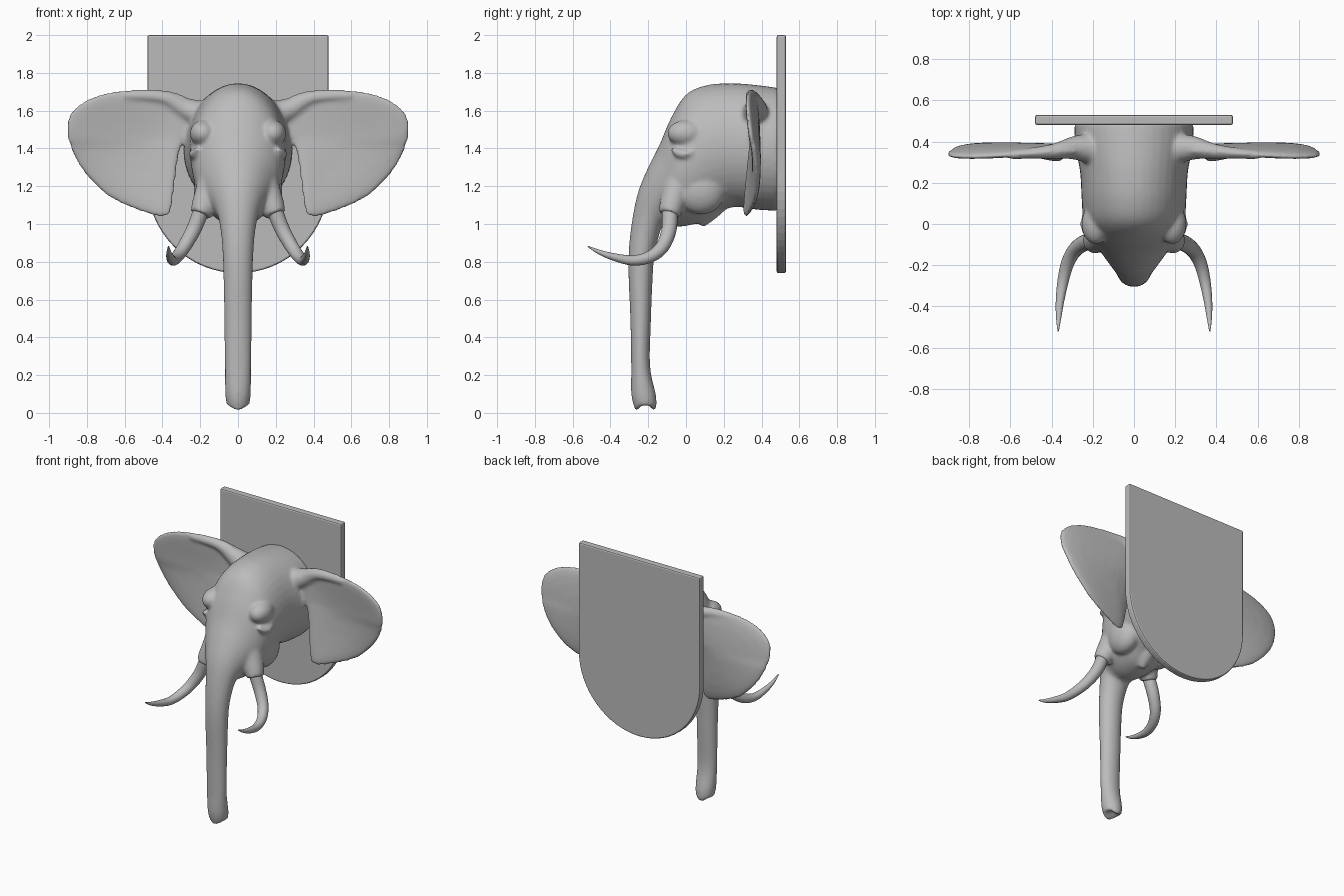
import bpy, bmesh
from math import sin, cos, pi, sqrt
from mathutils import Vector

if "Cube" in bpy.data.objects:
    bpy.data.objects.remove(bpy.data.objects["Cube"])

grey = bpy.data.materials.new("plain_grey")
grey.use_nodes = True
grey.diffuse_color = (0.5, 0.5, 0.5, 1)
grey.node_tree.nodes["Principled BSDF"].inputs["Base Color"].default_value = (0.5, 0.5, 0.5, 1)


def spline(rows, steps, closed=False):
    """Smooth curve through rows of any number of values."""
    n = len(rows)
    out = []
    for i in range(n if closed else n - 1):
        ids = [i - 1, i, i + 1, i + 2]
        ids = [k % n if closed else min(max(k, 0), n - 1) for k in ids]
        p = [Vector(rows[k]) for k in ids]
        for s in range(steps):
            t = s / steps
            out.append(p[1] + (p[2] - p[0]) * (t / 2)
                       + (2 * p[0] - 5 * p[1] + 4 * p[2] - p[3]) * (t * t / 2)
                       + (3 * p[1] - p[0] - 3 * p[2] + p[3]) * (t ** 3 / 2))
    return out if closed else out + [Vector(rows[-1])]


def skin(bm, rings, start=None, end=None):
    """Join rings of points into a closed surface, capped to a centre point."""
    loops = [[bm.verts.new(p) for p in ring] for ring in rings]
    n = len(loops[0])
    for a, b in zip(loops, loops[1:]):
        for i in range(n):
            bm.faces.new((a[i], a[(i + 1) % n], b[(i + 1) % n], b[i]))
    for loop, tip in ((loops[0], start), (loops[-1], end)):
        centre = bm.verts.new(tip or sum((v.co for v in loop), Vector()) / n)
        for i in range(n):
            bm.faces.new((loop[i], loop[(i + 1) % n], centre))


def tube(bm, rows, side=1, steps=6, sides=20):
    """Round tapering tube through rows of x, y, z, radius."""
    path = spline(rows, steps)
    rings = []
    for i, row in enumerate(path):
        a, b = path[max(i - 1, 0)], path[min(i + 1, len(path) - 1)]
        q = (b - a).xyz.to_track_quat('Z', 'Y')
        ring = [row.xyz + q @ Vector((cos(k * 2 * pi / sides), sin(k * 2 * pi / sides), 0)) * row.w
                for k in range(sides)]
        rings.append([Vector((p.x * side, p.y, p.z)) for p in ring])
    skin(bm, rings)


def ball(bm, centre, size, side=1):
    made = bmesh.ops.create_uvsphere(bm, u_segments=24, v_segments=14, radius=1)["verts"]
    for v in made:
        p = [c + s * k for c, s, k in zip(centre, size, v.co)]
        v.co = (p[0] * side, p[1], p[2])


def finish(bm, name, smooth=True):
    bmesh.ops.recalc_face_normals(bm, faces=bm.faces)
    mesh = bpy.data.meshes.new(name)
    bm.to_mesh(mesh)
    bm.free()
    for f in mesh.polygons:
        f.use_smooth = smooth
    mesh.materials.append(grey)
    ob = bpy.data.objects.new(name, mesh)
    bpy.context.collection.objects.link(ob)
    return ob


# Wall plaque: flat top, round bottom, softened edges
bm = bmesh.new()
outline = [(0.48, 2.0), (-0.48, 2.0)]
outline += [(-0.48 * cos(k * pi / 32), 1.22 - 0.48 * sin(k * pi / 32)) for k in range(33)]
face = bm.faces.new([bm.verts.new((x, 0.48, z)) for x, z in outline])
extruded = bmesh.ops.extrude_face_region(bm, geom=[face])["geom"]
bmesh.ops.translate(bm, vec=(0, 0.05, 0), verts=[g for g in extruded if isinstance(g, bmesh.types.BMVert)])
plaque = finish(bm, "wall_plaque", False)
bevel = plaque.modifiers.new("soft_edges", 'BEVEL')
bevel.width, bevel.segments = 0.01, 2

# Head and trunk: sections from top point (y, z) to under point (y, z), half width
sections = [
    (0.49, 1.72, 0.49, 1.07, 0.29), (0.38, 1.735, 0.38, 1.075, 0.285),
    (0.25, 1.745, 0.26, 1.09, 0.262), (0.11, 1.735, 0.16, 1.06, 0.255),
    (0.0, 1.685, 0.08, 1.01, 0.248), (-0.08, 1.56, 0.0, 0.99, 0.225),
    (-0.14, 1.42, -0.06, 0.985, 0.185), (-0.2, 1.3, -0.11, 0.99, 0.145),
    (-0.25, 1.18, -0.13, 0.98, 0.115), (-0.28, 1.05, -0.145, 0.93, 0.095),
    (-0.3, 0.9, -0.165, 0.85, 0.083), (-0.305, 0.75, -0.175, 0.74, 0.078),
    (-0.295, 0.5, -0.185, 0.5, 0.073), (-0.29, 0.25, -0.19, 0.25, 0.07),
    (-0.29, 0.1, -0.16, 0.1, 0.068), (-0.275, 0.03, -0.155, 0.04, 0.058),
]
bm = bmesh.new()
rings = []
for y0, z0, y1, z1, w in spline(sections, 5):
    top, low = Vector((0, y0, z0)), Vector((0, y1, z1))
    rings.append([(top + low) / 2 + (top - low) / 2 * cos(a) + Vector((w * sin(a), 0, 0))
                  for a in (k * pi / 20 for k in range(40))])
# Trunk tip: two lips with a notch between them
rings.append([Vector((p.x * 0.75, p.y * 0.85 - 0.033, 0.005 + 0.035 * sin(k * pi / 20) ** 2))
              for k, p in enumerate(rings[-1])])
skin(bm, rings, end=(0, -0.215, 0.06))

# Lower lip
tube(bm, [(0, 0.18, 1.14, 0.07), (0, 0.12, 1.06, 0.05), (0, 0.085, 1.01, 0.03), (0, 0.075, 0.995, 0.02)])

# Ears, cheeks and brows on both sides
ear_edge = spline([
    (0.24, 1.6), (0.27, 1.67), (0.36, 1.705), (0.48, 1.715), (0.64, 1.705), (0.78, 1.67),
    (0.88, 1.6), (0.91, 1.5), (0.88, 1.38), (0.8, 1.25), (0.68, 1.14), (0.53, 1.07),
    (0.4, 1.035), (0.355, 1.07), (0.335, 1.2), (0.315, 1.34), (0.29, 1.43), (0.24, 1.5)], 4, True)
middle = Vector((0.54, 1.43))


def ear_depth(x, z):
    low = max(0, (1.45 - z) / 0.4)
    out = max(0, (x - 0.35) / 0.5)
    high = max(0, (z - 1.4) / 0.3)
    return 0.352 + low * (0.1 * out - 0.045) - 0.035 * high * out


def ear_ring(t, face_side):
    ring = []
    for e in ear_edge:
        x, z = middle + (e - middle) * t
        hollow = 0.02 * (1 - t * t)
        ring.append((x, ear_depth(x, z) + hollow + face_side * 0.024 * sqrt(max(0, 1 - t ** 6)), z))
    return ring


for side in (1, -1):
    levels = [0.15, 0.4, 0.65, 0.82, 0.92, 0.97]
    ear = [ear_ring(t, -1) for t in levels] + [ear_ring(1, 0)]
    ear += [ear_ring(t, 1) for t in reversed(levels)]
    skin(bm, [[(x * side, y, z) for x, y, z in ring] for ring in ear])
    # Thick ear root
    tube(bm, [(0.18, 0.36, 1.57, 0.08), (0.28, 0.37, 1.61, 0.06),
              (0.4, 0.352, 1.67, 0.036), (0.6, 0.335, 1.68, 0.022)], side)
    # Tusk socket and cheek
    tube(bm, [(0.11, -0.03, 1.34, 0.08), (0.145, -0.05, 1.2, 0.075),
              (0.18, -0.075, 1.1, 0.066), (0.2, -0.09, 1.05, 0.056)], side)
    ball(bm, (0.15, 0.08, 1.18), (0.085, 0.13, 0.13), side)
    # Brow and closed eyelid
    ball(bm, (0.185, 0.0, 1.48), (0.07, 0.1, 0.07), side)
    tube(bm, [(0.215, -0.075, 1.4, 0.012), (0.228, -0.04, 1.375, 0.022),
              (0.24, 0.0, 1.37, 0.022), (0.245, 0.04, 1.385, 0.01)], side)

head = finish(bm, "head_with_ears_and_trunk")
remesh = head.modifiers.new("blend_parts", 'REMESH')
remesh.mode, remesh.voxel_size, remesh.use_smooth_shade = 'VOXEL', 0.01, True
relax = head.modifiers.new("soften", 'SMOOTH')
relax.factor, relax.iterations = 0.5, 10

# Tusks
for side, name in ((1, "left_tusk"), (-1, "right_tusk")):
    bm = bmesh.new()
    tube(bm, [(0.195, -0.085, 1.07, 0.042), (0.235, -0.09, 0.97, 0.04), (0.285, -0.125, 0.88, 0.036),
              (0.322, -0.19, 0.827, 0.032), (0.345, -0.28, 0.807, 0.027), (0.36, -0.38, 0.825, 0.02),
              (0.366, -0.46, 0.852, 0.012), (0.368, -0.52, 0.882, 0.003)], side)
    finish(bm, name)
